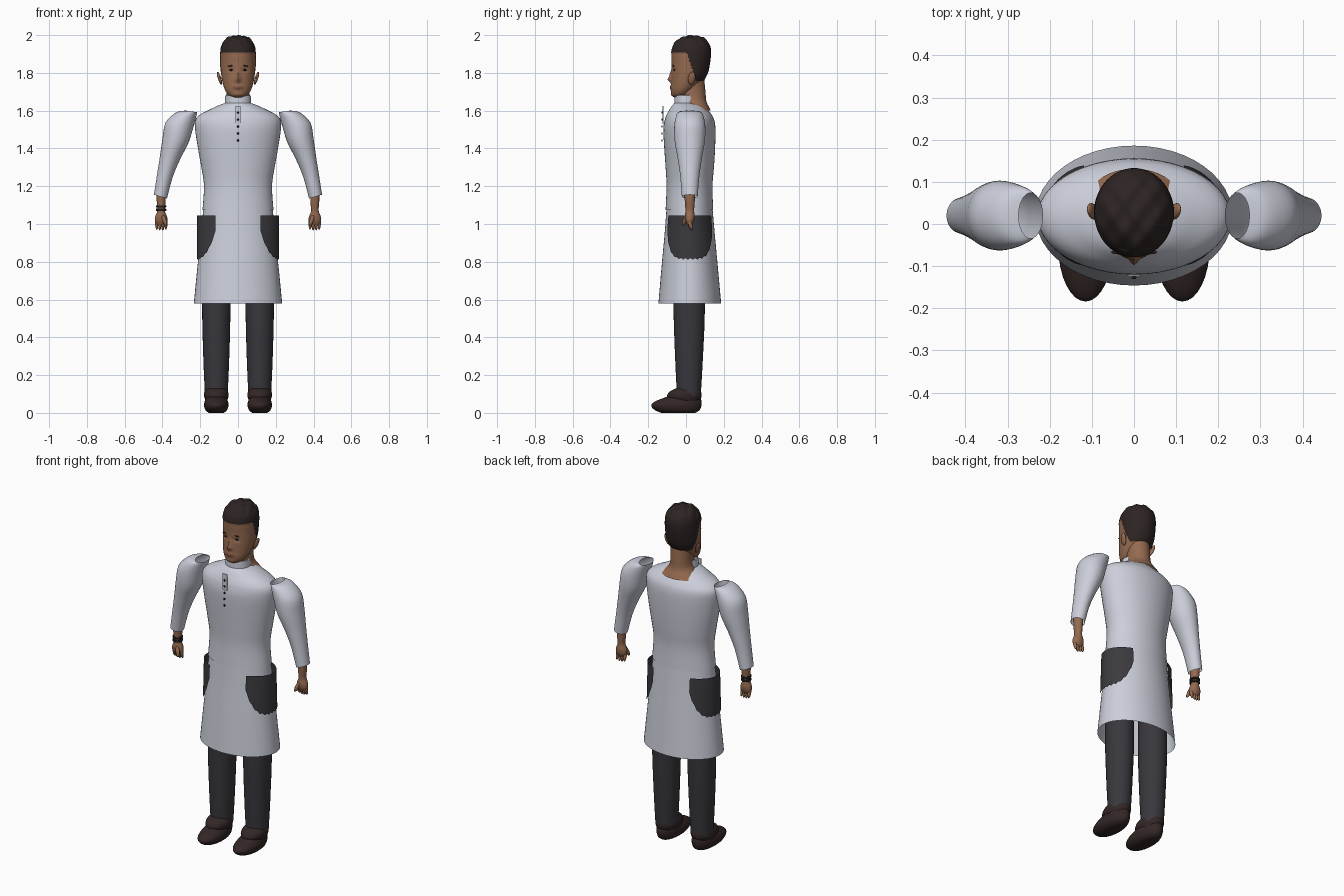
import bpy, bmesh, math
from mathutils import Vector, Matrix

if "Cube" in bpy.data.objects:
    bpy.data.objects.remove(bpy.data.objects["Cube"])


def material(name, *rgb):
    m = bpy.data.materials.new(name)
    m.use_nodes = True
    m.diffuse_color = (*rgb, 1)
    m.node_tree.nodes["Principled BSDF"].inputs["Base Color"].default_value = (*rgb, 1)
    return m


CLOTH = material("white cloth", .60, .62, .70)
SKIN = material("brown skin", .30, .145, .08)
LIPS = material("dark lips", .2, .085, .055)
HAIR = material("dark hair", .026, .018, .017)
TROUSER = material("charcoal trousers", .04, .038, .046)
POCKET = material("dark pocket", .043, .043, .049)
SHOE = material("dark brown leather", .033, .02, .019)
BLACK = material("black", .012, .011, .011)


def finish(name, bm, mats, angle=45):
    bmesh.ops.recalc_face_normals(bm, faces=bm.faces)
    me = bpy.data.meshes.new(name)
    bm.to_mesh(me)
    bm.free()
    for m in mats:
        me.materials.append(m)
    for p in me.polygons:
        p.use_smooth = True
    me.set_sharp_from_angle(angle=math.radians(angle))
    ob = bpy.data.objects.new(name, me)
    bpy.context.collection.objects.link(ob)
    return ob


def skin_rows(rows, closed=True, caps=(False, False)):
    """Bridge rows of points into a surface."""
    bm = bmesh.new()
    vs = [[bm.verts.new(p) for p in row] for row in rows]
    n = len(vs[0])
    for a, b in zip(vs, vs[1:]):
        for i in range(n if closed else n - 1):
            j = (i + 1) % n
            bm.faces.new((a[i], a[j], b[j], b[i]))
    if caps[0]:
        bm.faces.new(vs[0])
    if caps[1]:
        bm.faces.new(vs[-1])
    return bm


def spline(a, b, c, d, t):
    return b + .5 * t * (c - a + t * (2 * a - 5 * b + 4 * c - d + t * (3 * (b - c) + d - a)))


def loft(rings, sub=4, n=48, caps=(False, False)):
    """Smooth loft through rings given as (centre, half axis u, half axis v)."""
    r = [rings[0]] + rings + [rings[-1]]
    rows = []
    for k in range(1, len(r) - 1):
        for s in range(sub if k < len(r) - 2 else 1):
            nxt = [r[min(k + o, len(r) - 1)] for o in (-1, 0, 1, 2)]
            c, u, v = (spline(*(q[i] for q in nxt), s / sub) for i in range(3))
            rows.append([c + u * math.cos(w) + v * math.sin(w)
                         for w in (math.tau * i / n for i in range(n))])
    return skin_rows(rows, True, caps)


def flat(z, rx, front, back, x=0):
    """Level ring from half width, front y and back y."""
    return (Vector((x, (front + back) / 2, z)), Vector((rx, 0, 0)),
            Vector((0, (back - front) / 2, 0)))


def across(a, b, ry, y=.02):
    """Tilted ring from inner and outer (x, z) points."""
    p, q = Vector((a[0], y, a[1])), Vector((b[0], y, b[1]))
    return ((p + q) / 2, (q - p) / 2, Vector((0, ry, 0)))


def blob(name, mat, centre, radii, rot=(0, 0, 0), seg=16):
    bm = bmesh.new()
    bmesh.ops.create_uvsphere(bm, u_segments=seg, v_segments=seg // 2 + 2, radius=1)
    turn = Matrix.Rotation(rot[0], 4, 'X') @ Matrix.Rotation(rot[1], 4, 'Y')
    bm.transform(Matrix.Translation(centre) @ turn @ Matrix.Diagonal((*radii, 1)))
    return finish(name, bm, [mat])


# Tunic: upper body, flared skirt and standing collar
finish("tunic_body", loft([
    flat(1.075, .188, -.108, .144), flat(1.2, .18, -.103, .14), flat(1.3, .194, -.108, .148),
    flat(1.4, .212, -.115, .154), flat(1.5, .227, -.12, .156), flat(1.55, .226, -.113, .15),
    flat(1.58, .2, -.102, .135), flat(1.605, .152, -.088, .115), flat(1.625, .11, -.075, .095),
    flat(1.64, .07, -.062, .068)]), [CLOTH])
finish("tunic_skirt", loft([
    flat(1.1, .182, -.102, .139), flat(.95, .196, -.113, .152),
    flat(.8, .212, -.127, .166), flat(.58, .234, -.146, .186)]), [CLOTH])
finish("collar", loft([
    flat(1.625, .07, -.062, .064), flat(1.645, .07, -.062, .064), flat(1.68, .067, -.06, .058),
    flat(1.682, .062, -.055, .053), flat(1.64, .062, -.055, .053)], sub=1), [CLOTH])

# Front placket and buttons
bm = bmesh.new()
bmesh.ops.create_cube(bm, size=1)
bm.transform(Matrix.Translation((0, -.122, 1.578)) @ Matrix.Diagonal((.028, .004, .096, 1)))
finish("placket", bm, [CLOTH])
for i in range(5):
    blob("button", BLACK, (0, -.127, 1.59 - .037 * i), (.006, .004, .006), seg=10)

# Neck flaring over the back of the collar
finish("neck", loft([
    flat(1.6, .108, -.01, .131), flat(1.618, .09, -.02, .122), flat(1.65, .066, -.035, .108),
    flat(1.7, .06, -.035, .103), flat(1.76, .062, -.03, .097), flat(1.82, .06, -.02, .09)]), [SKIN])

# Head with sculpted face; hair coloured by hairline rule
bm = loft([
    flat(1.67, .026, -.062, -.015), flat(1.683, .05, -.075, .015), flat(1.71, .069, -.08, .045),
    flat(1.75, .082, -.079, .085), flat(1.8, .09, -.077, .113), flat(1.85, .092, -.076, .124),
    flat(1.9, .092, -.077, .13), flat(1.94, .087, -.068, .126), flat(1.97, .07, -.045, .107),
    flat(1.987, .047, -.015, .08), flat(1.994, .006, .02, .035)],
    sub=7, n=80, caps=(True, True))


def hairy(p):
    return p.z > max(1.757, 1.905 - 3 * max(0, p.y - .005))


def bump(p, x, z, wx, wz):
    return math.exp(-((abs(p.x) - x) / wx) ** 2 - ((p.z - z) / wz) ** 2)


for v in bm.verts:
    p = v.co
    if hairy(p):
        d = (p - Vector((0, .025, 1.85))).normalized()
        p += d * .003
        if p.z > 1.95:
            p.z += .005 * math.sin(110 * p.x + 1) * math.sin(80 * p.y)
        p.z = min(p.z, 2)
    elif p.y < 0:
        p.y += (.007 * bump(p, .034, 1.815, .018, .012) - .017 * bump(p, 0, 1.765, .013, .013)
                - .009 * bump(p, 0, 1.79, .009, .022) - .006 * bump(p, 0, 1.722, .024, .01)
                - .004 * bump(p, 0, 1.685, .025, .012))
for f in bm.faces:
    c = f.calc_center_median()
    if hairy(c):
        f.material_index = 1
    elif c.y < 0 and ((c.x / .028) ** 2 + ((c.z - 1.722) / .01) ** 2 < 1):
        f.material_index = 2
finish("head", bm, [SKIN, HAIR, LIPS])

for s, side in ((1, "left"), (-1, "right")):
    # Face details
    blob(side + "_eye", BLACK, (s * .034, -.062, 1.815), (.013, .005, .005))
    blob(side + "_eyebrow", HAIR, (s * .036, -.067, 1.838), (.019, .005, .003), (0, s * .1, 0))
    blob(side + "_ear", SKIN, (s * .098, .03, 1.772), (.009, .019, .036), (-.2, s * .3, 0))

    # Sleeve, open at the shoulder
    sleeve = loft([
        across((.216, 1.592), (.274, 1.6), .054), across((.222, 1.565), (.325, 1.592), .07),
        across((.24, 1.5), (.383, 1.538), .082), across((.262, 1.43), (.4, 1.45), .08),
        across((.305, 1.345), (.413, 1.36), .065), across((.345, 1.25), (.428, 1.265), .051),
        across((.376, 1.135), (.445, 1.155), .042)])
    arm = loft([
        across((.382, 1.18), (.432, 1.19), .03), across((.384, 1.11), (.43, 1.115), .026),
        across((.387, 1.07), (.427, 1.07), .023), across((.376, 1.04), (.438, 1.04), .026),
        across((.374, 1.015), (.44, 1.015), .022), across((.385, .995), (.43, .995), .012)],
        n=24, caps=(True, True))
    for bm, name, mat in ((sleeve, "_sleeve", CLOTH), (arm, "_forearm", SKIN)):
        bm.transform(Matrix.Diagonal((s, 1, 1, 1)))
        finish(side + name, bm, [mat])

    # Fingers and thumb
    for i in range(4):
        drop = .004 * abs(i - 1.5)
        blob(side + "_finger", SKIN, (s * (.382 + .016 * i), .022, .995 + drop),
             (.009, .011, .032), (.25, 0, 0), 10)
    blob(side + "_thumb", SKIN, (s * .39, -.006, 1.02), (.011, .011, .032), (-.3, s * .3, 0), 10)

    # Hip pocket standing off the skirt
    rows = []
    for i in range(49):
        t = i / 24 - 1
        w = t * math.radians(57)
        low = .815 + .15 * t ** 4 + .004 * math.sin(i * 1.6)
        column = []
        for k in range(9):
            z = low + (1.045 - low) * k / 8
            ry = .135 + (1.045 - z) * .09
            column.append((s * .217 * math.cos(w), .02 + ry * math.sin(w), z))
        rows.append(column)
    finish(side + "_pocket", skin_rows(rows, False), [POCKET])

    # Trouser leg and shoe
    x = s * .115
    finish(side + "_trouser_leg", loft([
        flat(1, .07, -.06, .09, x), flat(.58, .075, -.066, .1, x),
        flat(.3, .069, -.058, .09, x), flat(.09, .06, -.048, .078, x)], n=32), [TROUSER])
    finish(side + "_shoe", loft([
        flat(0, .04, -.13, .05, x), flat(.015, .057, -.165, .072, x),
        flat(.04, .065, -.184, .082, x), flat(.065, .06, -.155, .082, x),
        flat(.092, .045, -.08, .07, x)], n=32, caps=(True, True)), [SHOE])
    finish(side + "_shoe_cuff", loft([
        flat(.06, .055, -.08, .07, x), flat(.085, .064, -.1, .082, x),
        flat(.11, .063, -.09, .08, x), flat(.13, .05, -.055, .068, x)],
        n=32, caps=(True, True)), [SHOE])

# Wristbands on the right arm
for z in (1.075, 1.093):
    bm = loft([across((-.381, z - .006), (-.433, z - .006), .028),
               across((-.379, z), (-.435, z), .03),
               across((-.381, z + .006), (-.433, z + .006), .028)], n=24, caps=(True, True))
    finish("wristband", bm, [BLACK])
